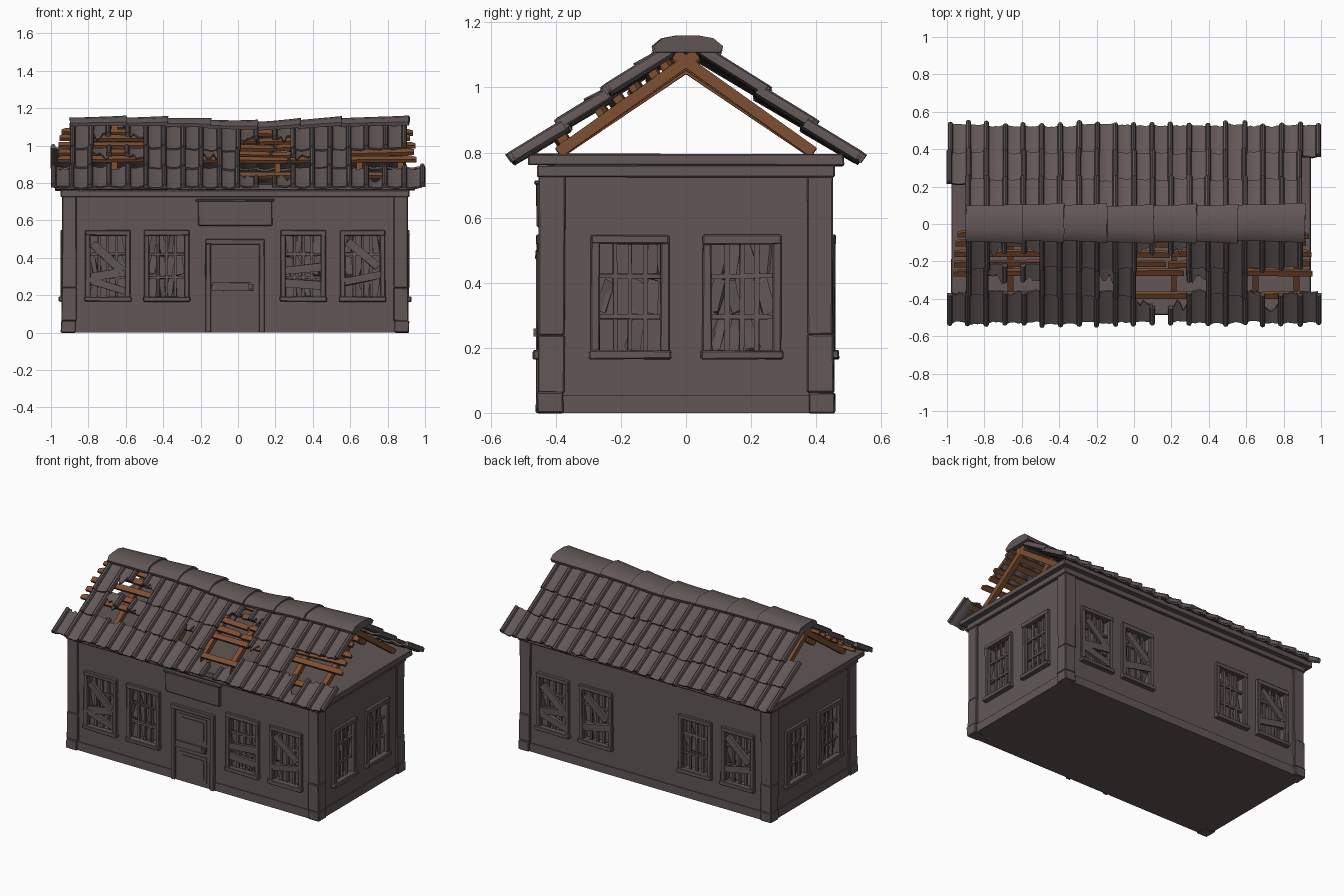
import bpy, bmesh, math, random
from mathutils import Matrix, Vector

if "Cube" in bpy.data.objects:
    bpy.data.objects.remove(bpy.data.objects["Cube"])

random.seed(7)
R = random.uniform


def material(name, col):
    m = bpy.data.materials.new(name)
    m.diffuse_color = (*col, 1)
    m.use_nodes = True
    m.node_tree.nodes["Principled BSDF"].inputs["Base Color"].default_value = m.diffuse_color
    return m


GREY = material("weathered_grey", (0.122, 0.094, 0.094))
BROWN = material("bare_timber", (0.205, 0.078, 0.032))
CX, HX, HY = -0.016, 0.913, 0.44          # wall centre and half sizes
parts = {}


def part(name):
    return parts.setdefault(name, bmesh.new())


def box(name, lo, hi, M=Matrix(), tilt=0, j=0.0):
    """Box between two corners, tilted about its local y, with worn corners."""
    lo, hi = Vector(lo), Vector(hi)
    T = M @ Matrix.Translation((lo + hi) / 2) @ Matrix.Rotation(tilt, 4, 'Y') @ Matrix.Diagonal((*(hi - lo), 1))
    for v in bmesh.ops.create_cube(part(name), size=1, matrix=T)["verts"]:
        v.co += Vector((R(-j, j), R(-j, j), R(-j, j)))


def wall_frame(angle, half):
    """Frame whose -y points out of a wall and whose x runs along it."""
    return (Matrix.Translation((CX, 0, 0)) @ Matrix.Rotation(math.radians(angle), 4, 'Z')
            @ Matrix.Translation((0, -half, 0)))


FRONT, BACK = wall_frame(0, HY), wall_frame(180, HY)
RIGHT, LEFT = wall_frame(90, HX), wall_frame(-90, HX)

# Walls, cornice, skirting, corner pilasters
box("walls", (CX - HX, -HY, 0), (CX + HX, HY, 0.78))
box("cornice", (CX - 0.932, -0.457, 0.725), (CX + 0.932, 0.457, 0.762), j=0.002)
box("cornice", (CX - 0.96, -0.485, 0.76), (CX + 0.96, 0.485, 0.795), j=0.003)
for M, h in ((BACK, HX), (RIGHT, HY), (LEFT, HY)):
    box("skirting", (-h, -0.006, 0), (h, 0.01, 0.055), M)
box("skirting", (-HX, -0.006, 0), (-0.16, 0.01, 0.055), FRONT)
box("skirting", (0.16, -0.006, 0), (HX, 0.01, 0.055), FRONT)
for sx in (-1, 1):
    for sy in (-1, 1):
        for z0, z1, g in ((0, 0.062, 0.003), (0.062, 0.24, -0.001), (0.24, 0.735, -0.003)):
            a, b = sx * (0.928 + g), sy * (0.455 + g)
            xs = sorted((CX + a, CX + a - sx * 0.078))
            ys = sorted((b, b - sy * 0.08))
            box("corner_pilasters", (xs[0], ys[0], z0), (xs[1], ys[1], z1), j=0.002)


# Windows: recess, frame, sill, bars, shards and nailed planks
def window(M, u, planks=()):
    W = M @ Matrix.Translation((u, 0, 0))
    box("window_cutter", (-0.1, -0.05, 0.185), (0.1, 0.05, 0.525), W)
    for s in (-1, 1):
        box("window_frames", (min(s * .121, s * .093), -0.018, 0.17), (max(s * .121, s * .093), 0.01, 0.545), W, j=.002)
    box("window_frames", (-0.121, -0.02, 0.518), (0.121, 0.01, 0.547), W, j=.002)
    box("window_sills", (-0.126, -0.03, 0.165), (0.126, 0.01, 0.192), W, j=.002)
    for x in (-0.046, 0, 0.046):
        box("window_bars", (x - .007, 0.004, 0.185), (x + .007, 0.018, 0.525), W, j=.002)
    for z in (0.295, 0.42):
        box("window_bars", (-0.097, 0.002, z - .007), (0.097, 0.018, z + .007), W, j=.002)
    # broken glass wedges behind the bars
    for x in (-0.07, -0.023, 0.023, 0.07):
        for z in (0.24, 0.358, 0.47):
            if R(0, 1) < 0.7:
                box("glass_shards", (x - .02, 0.026, z - .05), (x + .015, 0.03, z + .05),
                    W, tilt=R(-0.35, 0.35), j=0.01)
    for z, t in planks:
        box("window_planks", (-0.106, -0.014, z - .021), (0.106, 0.003, z + .021), W, tilt=t, j=.004)


CROSS = ((0.31, -0.15), (0.4, 0.75), (0.25, 0.3))
LEVEL = ((0.34, -0.12), (0.26, 0.06))
SLANT = ((0.42, 0.7), (0.29, -0.2))
for u, p in ((-0.68, CROSS), (-0.365, ()), (0.365, LEVEL), (0.682, SLANT)):
    window(FRONT, u, p)
for u, p in ((-0.68, CROSS), (-0.365, SLANT), (0.365, ()), (0.68, SLANT)):
    window(BACK, u, p)
for M in (RIGHT, LEFT):
    for u in (-0.172, 0.172):
        window(M, u)

# Door, its frame and panels, and the blank board above
for s in (-1, 1):
    box("door_frame", (min(s * .158, s * .128), -0.02, 0), (max(s * .158, s * .128), 0.01, 0.5), FRONT, j=.002)
box("door_frame", (-0.158, -0.022, 0.472), (0.158, 0.01, 0.5), FRONT, j=.002)
box("door", (-0.128, -0.006, 0), (0.128, 0.01, 0.472), FRONT)
for z0, z1 in ((0.03, 0.2), (0.285, 0.45)):
    box("door_panels", (-0.1, -0.011, z0), (0.1, 0, z1), FRONT)
    box("door_panels", (-0.08, -0.016, z0 + .02), (0.08, 0, z1 - .02), FRONT)
box("door_plank", (-0.125, -0.016, 0.225), (0.1, 0, 0.265), FRONT, j=.003)
box("door_handle", (0.07, -0.028, 0.235), (0.095, -0.006, 0.26), FRONT)
box("door_board", (-0.198, -0.02, 0.57), (0.198, 0.01, 0.708), FRONT, j=.002)
box("door_board", (-0.21, -0.025, 0.7), (0.21, 0.01, 0.715), FRONT, j=.002)

# Roof slopes: h is the level distance from the ridge, n the height off the slope
SLOPE = 0.712
A = math.atan(SLOPE)


def sag(x, h):
    return -0.022 * math.exp(-(x - 0.1) ** 2 / 0.1) * (1 - h / 0.53)


def strip(name, side, prof, h0, h1, lift=0.0):
    """Solid strip running down a slope; prof holds (x, top n, bottom n)."""
    bm, rings = part(name), []
    for (x, nt, nb), a, b in zip(prof, h0, h1):
        ring = []
        for h, n in ((a, nt - lift / 2), (b, nt + lift), (b, nb + lift), (a, nb - lift / 2)):
            ring.append(bm.verts.new((x, side * (h + n * math.sin(A)),
                                      1.15 - SLOPE * h + n * math.cos(A) + sag(x, h))))
        rings.append(ring)
    for p, q in zip(rings, rings[1:]):
        for i in range(4):
            bm.faces.new((p[i], p[i - 1], q[i - 1], q[i]))
    bm.faces.new(rings[0])
    bm.faces.new(rings[-1][::-1])


ROWS = ((0.05, 0.235), (0.22, 0.38), (0.365, 0.525))
X0, PITCH, N = -0.985, 0.0985, 20
MISSING = {-1: {(0, 0), (0, 19), (0, 3), (0, 11), (1, 0), (1, 3), (1, 10), (1, 11), (1, 12), (1, 16),
                (1, 17), (1, 18), (1, 19), (2, 11)},
           1: {(0, 0), (0, 19), (1, 19)}}
BROKEN = {(0, 2), (0, 4), (0, 10), (0, 12), (1, 2), (1, 4), (1, 8), (1, 13), (2, 10), (2, 12), (2, 17)}
for side in (-1, 1):
    for r, (a, b) in enumerate(ROWS):
        extent = {}
        for c in range(N):
            if (r, c) in MISSING[side]:
                continue
            t, e, ragged = a, b + R(-0.007, 0.007), 0.004
            if side < 0:
                if (r, c) in BROKEN:
                    t, e, ragged = (a + 0.08, e, 0.03) if r == 2 else (a, b - 0.09, 0.03)
                elif r == 2 and (1, c) in MISSING[side]:
                    t, ragged = a + 0.01, 0.014
            extent[c] = (t, e)
            x, prof, dn = X0 + c * PITCH, [], R(-0.003, 0.003)
            for i in range(7):
                n = 0.007 - 0.013 * (1 - (i / 3 - 1) ** 2) + dn
                prof.append((x + PITCH * i / 6, n, n - 0.012))
            rt = ragged if r == 2 else 0
            rb = 0.004 if r == 2 else ragged
            strip("roof_tiles", side, prof, [t + R(-rt, rt) for _ in prof], [e + R(-rb, rb) for _ in prof], 0.008)
        # raised ribs between neighbouring tiles
        for k in range(N + 1):
            near = [extent[c] for c in (k - 1, k) if c in extent]
            if near:
                x = X0 + k * PITCH + R(-0.004, 0.004)
                prof = [(x + dx, n, -0.008) for dx, n in
                        ((-.014, .004), (-.009, .018), (0, .023), (.009, .018), (.014, .004))]
                t, e = min(p[0] for p in near), max(p[1] for p in near) + R(-0.004, 0.008)
                strip("roof_ribs", side, prof, [t] * 5, [e] * 5, 0.009)

# Ridge caps, overlapping and slightly flared
CAP = ((-.1, 1.106), (-.107, 1.125), (-.078, 1.149), (-.03, 1.158), (.03, 1.158), (.078, 1.149), (.107, 1.125), (.1, 1.106))
cuts = (-0.9, -0.61, -0.39, -0.16, 0.09, 0.32, 0.54, 0.9)
bm = part("ridge_caps")
for x0, x1 in zip(cuts, cuts[1:]):
    rings, shift = [], R(-0.006, 0.006)
    for i in range(5):
        f = i / 4
        x = x0 + (x1 + 0.015 - x0) * f
        k = 0.9 + 0.1 * f * f
        rings.append([bm.verts.new((x + R(-.004, .004), y * k + shift + 0.004,
                                    1.106 + (z - 1.106) * k + 0.006 * (f - 0.6) + sag(x, 0))) for y, z in CAP])
    for p, q in zip(rings, rings[1:]):
        for i in range(len(CAP)):
            bm.faces.new((p[i], p[i - 1], q[i - 1], q[i]))
    bm.faces.new(rings[0])
    bm.faces.new(rings[-1][::-1])

# Bare rafters on both slopes and splintered battens on the front slope
for i in range(9):
    x = -0.88 + i * 0.2185
    for side in (-1, 1):
        strip("rafters", side, [(x - .016, -.04, -.074), (x + .016, -.04, -.074)], [0, 0], [0.425] * 2)
for h in (0.06, 0.105, 0.16, 0.215, 0.262, 0.385):
    breaks = [-0.95 + R(-.03, .03), R(-.5, -.3), R(.1, .5), 0.94 + R(-.03, .03)]
    for x0, x1 in zip(breaks, breaks[1:]):
        d = R(-0.006, 0.006)
        xs = (x0 + .006, x0 + .03, x1 - .03, x1 - .006)
        strip("battens", -1, [(x, -.02, -.04) for x in xs],
              [h + d + R(0, .012), h + d, h - d, h - d + R(0, .012)], [h + .028 + d] * 2 + [h + .028 - d] * 2)

# Turn every part into an object
objs = {}
for name, bm in parts.items():
    bmesh.ops.recalc_face_normals(bm, faces=bm.faces)
    me = bpy.data.meshes.new(name)
    bm.to_mesh(me)
    bm.free()
    me.materials.append(BROWN if name in ("rafters", "battens") else GREY)
    ob = objs[name] = bpy.data.objects.new(name, me)
    bpy.context.collection.objects.link(ob)
    ob.select_set(name in ("roof_tiles", "roof_ribs", "ridge_caps"))
bpy.context.view_layer.objects.active = objs["roof_tiles"]
bpy.ops.object.shade_smooth_by_angle(angle=math.radians(40))

# Cut the window recesses and soften the trim edges
cut = objs["walls"].modifiers.new("window_recesses", 'BOOLEAN')
cut.object, cut.operation, cut.solver = objs["window_cutter"], 'DIFFERENCE', 'EXACT'
objs["window_cutter"].hide_render = True
objs["window_cutter"].display_type = 'WIRE'
for name in ("cornice", "corner_pilasters", "window_frames", "window_sills", "door_frame", "door_board"):
    bev = objs[name].modifiers.new("worn_edges", 'BEVEL')
    bev.width, bev.segments = 0.004, 1
